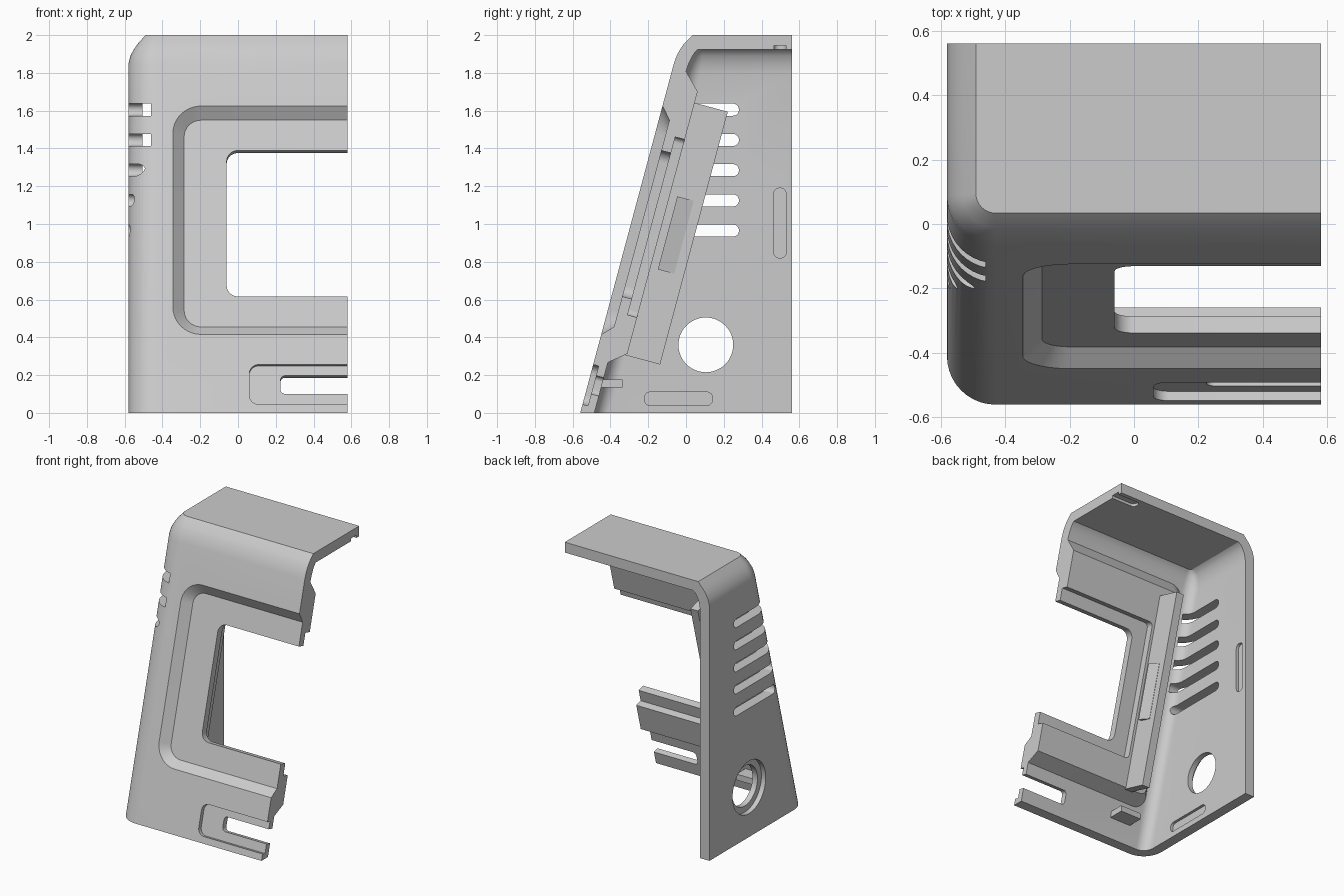
import bpy, bmesh
from math import sin, cos, pi, radians

cube = bpy.data.objects.get("Cube")
if cube:
    bpy.data.objects.remove(cube, do_unlink=True)

grey = bpy.data.materials.new("light grey plastic")
grey.use_nodes = True
COLOUR = (0.6, 0.6, 0.6, 1)
grey.diffuse_color = COLOUR
grey.node_tree.nodes["Principled BSDF"].inputs["Base Color"].default_value = COLOUR

TILT = radians(15)
FAR = 1.0          # oversize limit, trimmed at the end


def rounded(a0, a1, b0, b1, r, steps=10):
    """Rounded rectangle outline in two coordinates."""
    pts = []
    for k, (a, b) in enumerate([(a1 - r, b1 - r), (a0 + r, b1 - r), (a0 + r, b0 + r), (a1 - r, b0 + r)]):
        for i in range(steps + 1):
            t = (k + i / steps) * pi / 2
            pts.append((a + r * cos(t), b + r * sin(t)))
    return pts


# Ways of placing an outline (a, b) at depth d
def on_front(x, u, w):
    return (x, -0.56 + u * sin(TILT) + w * cos(TILT), u * cos(TILT) - w * sin(TILT))


def on_side(y, z, x):
    return (x, y, z)


def on_floor(x, y, z):
    return (x, y, z)


def loft(name, place, layers):
    """Solid through a list of (outline, depth) layers."""
    bm = bmesh.new()
    rings = [[bm.verts.new(place(a, b, d)) for a, b in pts] for pts, d in layers]
    for lo, hi in zip(rings, rings[1:]):
        n = len(lo)
        for i in range(n):
            j = (i + 1) % n
            bm.faces.new((lo[i], lo[j], hi[j], hi[i]))
    bm.faces.new(rings[0])
    bm.faces.new(rings[-1])
    bmesh.ops.recalc_face_normals(bm, faces=bm.faces)
    mesh = bpy.data.meshes.new(name)
    bm.to_mesh(mesh)
    bm.free()
    mesh.materials.append(grey)
    ob = bpy.data.objects.new(name, mesh)
    bpy.context.collection.objects.link(ob)
    return ob


def prism(name, place, outline, d0, d1):
    return loft(name, place, [(outline, d0), (outline, d1)])


def combine(target, tool, operation="DIFFERENCE"):
    mod = target.modifiers.new("combine", "BOOLEAN")
    mod.operation, mod.solver, mod.object = operation, "EXACT", tool
    bpy.context.view_layer.objects.active = target
    bpy.ops.object.modifier_apply(modifier=mod.name)
    bpy.data.objects.remove(tool, do_unlink=True)


def hull(name, wall, radius, levels):
    """Sloping-front body; each level is height, side inset, front inset."""
    layers = []
    for z, side, front in levels:
        y = -0.56 + z * 0.268 + wall + front
        layers.append((rounded(-0.58 + wall + side, FAR, y, FAR, max(radius - side, 0.02)), z))
    return loft(name, on_floor, layers)


# Hollow body
shell = hull("case_shell", 0, 0.15, [(0, 0, 0), (1.85, 0, 0), (1.895, 0.012, 0.004),
             (1.93, 0.032, 0.015), (1.955, 0.05, 0.025), (2, 0.09, 0.058)])
combine(shell, hull("cavity", 0.075, 0.08, [(-0.1, 0, 0), (1.8, 0, 0), (1.85, 0.008, 0.004),
        (1.89, 0.025, 0.013), (1.912, 0.04, 0.022), (1.925, 0.06, 0.033)]))

# Thickened screen surround with sloping edges
base = rounded(-0.43, FAR, 0.295, 1.893, 0.1)
back = rounded(-0.36, FAR, 0.367, 1.804, 0.05)
combine(shell, loft("surround", on_front, [(base, 0.04), (base, 0.0715), (back, 0.16)]), "UNION")

# Bevelled screen recess, window and display seat
outer = rounded(-0.345, FAR, 0.43, 1.682, 0.15)
inner = rounded(-0.285, FAR, 0.486, 1.619, 0.09)
combine(shell, loft("recess", on_front, [(outer, -0.05), (outer, 0), (inner, 0.055)]))
combine(shell, prism("window", on_front, rounded(-0.06, FAR, 0.653, 1.453, 0.06), 0, 0.3))
combine(shell, prism("display_seat", on_front, rounded(-0.17, FAR, 0.566, 1.541, 0.03), 0.108, 0.3))

# Lower card pocket and slot
combine(shell, prism("card_pocket", on_front, rounded(0.06, FAR, 0.047, 0.265, 0.05), -0.05, 0.03))
combine(shell, prism("card_slot", on_front, rounded(0.225, FAR, 0.112, 0.212, 0.025), 0, 0.2))

# Side vents wrapping round the front corner
for i in range(5):
    z = 1.605 - i * 0.16
    combine(shell, prism("vent", on_side, rounded(-0.2, 0.28, z - 0.032, z + 0.032, 0.031), -0.7, -0.46))

# Round side port with outer counterbore
for radius, depth in ((0.145, -0.4), (0.19, -0.545)):
    circle = [(0.105 + radius * cos(i * pi / 24), 0.36 + radius * sin(i * pi / 24)) for i in range(48)]
    combine(shell, prism("port", on_side, circle, -0.7, depth))

# Shallow latch grooves inside the walls and roof
combine(shell, prism("groove", on_side, rounded(0.465, 0.53, 0.82, 1.19, 0.03), -0.525, -0.4))
combine(shell, prism("groove", on_side, rounded(-0.22, 0.14, 0.04, 0.11, 0.03), -0.525, -0.4))
combine(shell, prism("groove", on_floor, rounded(0.39, FAR, 0.465, 0.53, 0.03), 1.85, 1.945))

# Trim to the flat back and the flat open side
combine(shell, prism("trim", on_floor, [(0.58, -2), (2, -2), (2, 2), (0.58, 2)], -1, 3))
combine(shell, prism("trim", on_floor, [(-2, 0.56), (2, 0.56), (2, 2), (-2, 2)], -1, 3))


def box(a0, a1, b0, b1):
    return [(a0, b0), (a1, b0), (a1, b1), (a0, b1)]


# Display rail with its snap wedge, and the inner ledge
rail = prism("display_rail", on_front, box(-0.25, -0.19, 0.357, 1.742), 0.15, 0.342)
wedge = loft("rail_snap_wedge", on_front, [(box(-0.2, -0.165, 0.84, 1.24), 0.2),
                                           (box(-0.2, -0.188, 0.84, 1.24), 0.29)])
ledge = prism("inner_ledge", on_floor, box(-0.34, -0.17, -0.47, -0.335), 0.135, 0.178)

bpy.ops.object.select_all(action="DESELECT")
shell.select_set(True)
bpy.context.view_layer.objects.active = shell
bpy.ops.object.shade_smooth_by_angle(angle=radians(25))
